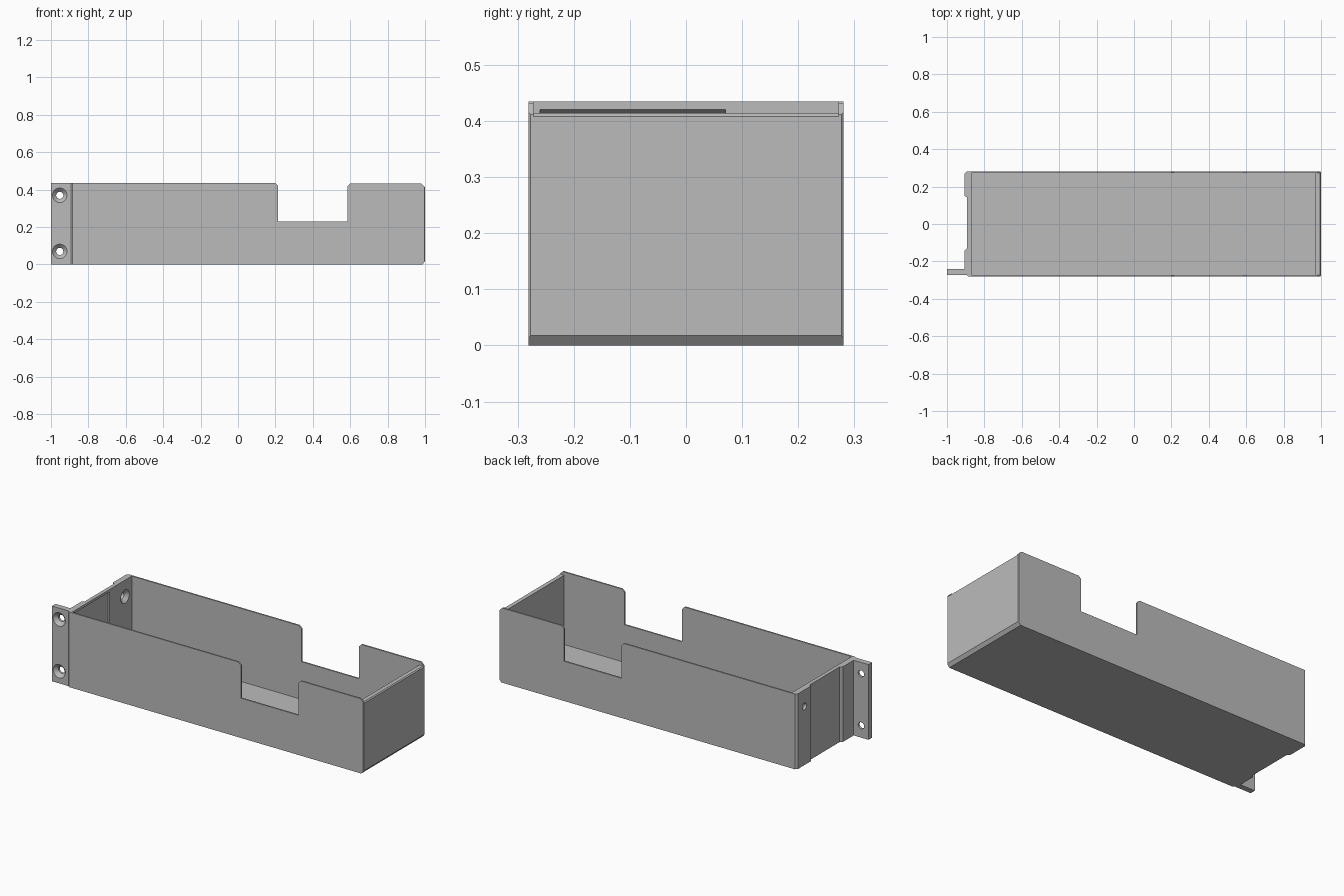
import bpy, bmesh, math
from mathutils import Matrix, Vector

cube = bpy.data.objects.get("Cube")
if cube:
    bpy.data.objects.remove(cube, do_unlink=True)

grey = bpy.data.materials.new("light grey")
grey.use_nodes = True
colour = (0.5, 0.5, 0.5, 1)
grey.diffuse_color = colour
grey.node_tree.nodes["Principled BSDF"].inputs["Base Color"].default_value = colour

HALF, WALL, TOP, END = 0.281, 0.009, 0.435, 0.97   # half depth, wall, height, inner end


def finish(name, bm):
    bmesh.ops.recalc_face_normals(bm, faces=bm.faces)
    mesh = bpy.data.meshes.new(name)
    bm.to_mesh(mesh)
    bm.free()
    mesh.materials.append(grey)
    obj = bpy.data.objects.new(name, mesh)
    bpy.context.collection.objects.link(obj)
    return obj


def prism(name, outline, axis, start, end, bevel=None):
    """Extrude a 2D outline along y (outline in x, z) or z (outline in x, y)."""
    bm = bmesh.new()
    place = (lambda a, b: (a, start, b)) if axis == "y" else (lambda a, b: (a, b, start))
    face = bm.faces.new([bm.verts.new(place(a, b)) for a, b in outline])
    new = bmesh.ops.extrude_face_region(bm, geom=[face])["geom"]
    move = Vector((0, end - start, 0) if axis == "y" else (0, 0, end - start))
    bmesh.ops.translate(bm, vec=move, verts=[g for g in new if isinstance(g, bmesh.types.BMVert)])
    if bevel:
        edges = [e for e in bm.edges if all(bevel(v.co) for v in e.verts)]
        bmesh.ops.bevel(bm, geom=edges, offset=0.004, segments=1, affect='EDGES')
    return finish(name, bm)


def screw_cutter(name, location, rotation, head, hole, sink):
    """Lathed countersink: wide mouth on local +z, narrow shaft on -z."""
    bm = bmesh.new()
    profile = [(0, 0.02), (head, 0.02), (head, 0), (hole, -sink), (hole, -0.08), (0, -0.08)]
    verts = [bm.verts.new((r, 0, z)) for r, z in profile]
    edges = [bm.edges.new(pair) for pair in zip(verts, verts[1:])]
    bmesh.ops.spin(bm, geom=verts + edges, axis=(0, 0, 1), cent=(0, 0, 0),
                   angle=math.tau, steps=32)
    bmesh.ops.remove_doubles(bm, verts=bm.verts, dist=1e-5)
    bmesh.ops.transform(bm, matrix=Matrix.Translation(location) @ rotation, verts=bm.verts)
    return finish(name, bm)


def cut(target, cutter):
    mod = target.modifiers.new(cutter.name, 'BOOLEAN')
    mod.operation, mod.object, mod.solver = 'DIFFERENCE', cutter, 'EXACT'
    bpy.context.view_layer.objects.active = target
    bpy.ops.object.modifier_apply(modifier=mod.name)
    bpy.data.objects.remove(cutter, do_unlink=True)


# Long side walls with a chamfered notch
side = [(-0.87, 0), (0.985, 0), (1, 0.018), (1, 0.412), (0.98, 0.432), (0.6, 0.432),
        (0.585, 0.418), (0.585, 0.23), (0.215, 0.23), (0.215, 0.42), (0.2, TOP), (-0.87, TOP)]
for name, s in (("front_wall", -1), ("back_wall", 1)):
    prism(name, side, "y", s * (HALF - WALL), s * HALF,
          lambda co: co.x > 0.999 and abs(co.y) > HALF - 0.001)

# Floor
inner = HALF - WALL
prism("floor", [(-0.87, 0), (END, 0), (END, 0.012), (-0.87, 0.012)], "y", -inner, inner)

# Plain end wall, chamfered along its top and bottom
prism("plain_end_wall", [(END, 0), (0.985, 0), (1, 0.018), (1, 0.408), (0.994, 0.413),
                         (END, 0.413)], "y", -inner, inner)

# Mounting end: corner posts, recessed panel and screw flange
mount = prism("mounting_end", [
    (-0.87, HALF), (-0.893, HALF), (-0.905, 0.27), (-0.905, 0.15), (-0.892, 0.142),
    (-0.892, -0.128), (-0.905, -0.142), (-0.905, -0.24), (-1, -0.24), (-1, -0.273),
    (-0.893, -0.273), (-0.885, -HALF), (-0.87, -HALF)], "z", 0, TOP)

# Shallow inner pocket with a sloping ceiling
cut(mount, prism("pocket_cutter", [(-0.88, 0.012), (-0.84, 0.012), (-0.84, 0.421),
                                   (-0.87, 0.421), (-0.88, 0.415)], "y", -0.26, 0.07))

# Countersunk screw holes
to_front = Matrix.Rotation(math.pi / 2, 4, 'X')
to_inside = Matrix.Rotation(math.pi / 2, 4, 'Y')
for z in (0.07, 0.37):
    cut(mount, screw_cutter("flange_hole", (-0.953, -0.273, z), to_front, 0.039, 0.019, 0.02))
cut(mount, screw_cutter("end_hole", (-0.87, 0.21, 0.34), to_inside, 0.039, 0.019, 0.02))

# Smooth hole walls, crisp edges
bpy.ops.object.select_all(action='DESELECT')
mount.select_set(True)
bpy.context.view_layer.objects.active = mount
bpy.ops.object.shade_smooth_by_angle(angle=math.radians(30))
